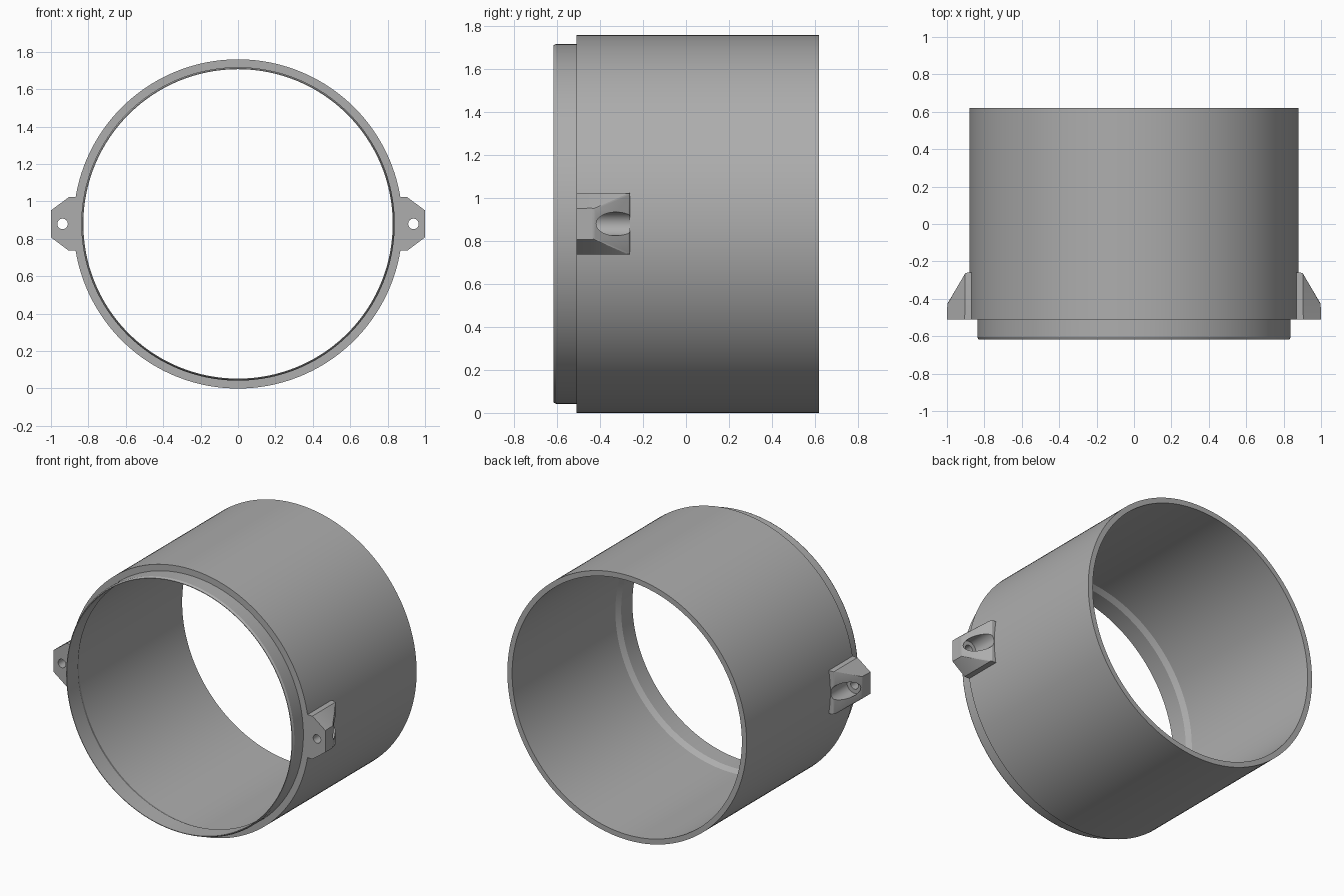
import bpy, bmesh
from math import radians, pi
from mathutils import Matrix, Vector

cube = bpy.data.objects.get("Cube")
if cube:
    bpy.data.objects.remove(cube, do_unlink=True)

AXIS_Z = 0.88
FRONT, BACK = -0.51, 0.62

grey = bpy.data.materials.new("plain grey")
grey.use_nodes = True
colour = (0.42, 0.42, 0.42, 1)
grey.diffuse_color = colour
grey.node_tree.nodes["Principled BSDF"].inputs["Base Color"].default_value = colour


def make_object(name, bm):
    bmesh.ops.recalc_face_normals(bm, faces=bm.faces)
    mesh = bpy.data.meshes.new(name)
    bm.to_mesh(mesh)
    bm.free()
    mesh.materials.append(grey)
    obj = bpy.data.objects.new(name, mesh)
    bpy.context.collection.objects.link(obj)
    return obj


def smooth(obj):
    bpy.ops.object.select_all(action='DESELECT')
    obj.select_set(True)
    bpy.context.view_layer.objects.active = obj
    bpy.ops.object.shade_smooth_by_angle(angle=radians(25))


def lathe(name, profile, x=0.0, steps=160):
    """Spin a closed (radius, y) profile about a line parallel to y."""
    bm = bmesh.new()
    verts = [bm.verts.new((x + r, y, AXIS_Z)) for r, y in profile]
    edges = [bm.edges.new((a, b)) for a, b in zip(verts, verts[1:] + verts[:1])]
    bmesh.ops.spin(bm, geom=verts + edges, cent=(x, 0, AXIS_Z), axis=(0, 1, 0),
                   angle=2 * pi, steps=steps, use_merge=True)
    bmesh.ops.remove_doubles(bm, verts=bm.verts, dist=1e-5)
    return make_object(name, bm)


# Tube with a stepped front lip and a chamfered inner ledge
tube = lathe("tube", [
    (0.88, BACK), (0.88, FRONT), (0.838, FRONT), (0.838, -0.605),
    (0.831, -0.618), (0.827, -0.618), (0.827, -0.50), (0.845, -0.465), (0.845, BACK)])
smooth(tube)


def make_lug(name, side):
    # Tapered outline extruded backwards
    half = [(0.86, 0.143), (0.905, 0.143), (1.0, 0.072)]
    outline = half + [(x, -z) for x, z in reversed(half)]
    bm = bmesh.new()
    face = bm.faces.new([bm.verts.new((x, FRONT, AXIS_Z + z)) for x, z in outline])
    out = bmesh.ops.extrude_face_region(bm, geom=[face])
    rear = [v for v in out["geom"] if isinstance(v, bmesh.types.BMVert)]
    bmesh.ops.translate(bm, verts=rear, vec=(0, 0.25, 0))

    # Sloping rear face
    cut = bmesh.ops.bisect_plane(bm, geom=bm.verts[:] + bm.edges[:] + bm.faces[:],
                                 plane_co=(1, -0.43, 0), plane_no=Vector((0.17, 0.1, 0)),
                                 clear_outer=True)
    rim = [e for e in cut["geom_cut"] if isinstance(e, bmesh.types.BMEdge)]
    bmesh.ops.edgeloop_fill(bm, edges=rim)
    bmesh.ops.remove_doubles(bm, verts=bm.verts, dist=1e-4)

    # Softened rear edges
    soft = [e for e in bm.edges if all(v.co.y > FRONT + 0.01 and v.co.x > 0.87 for v in e.verts)]
    bmesh.ops.bevel(bm, geom=soft, offset=0.008, segments=2, profile=0.5, affect='EDGES')
    lug = make_object(name, bm)

    # Screw hole with a wide counterbore
    cutter = lathe("screw_cutter", [
        (0, -0.6), (0.028, -0.6), (0.028, -0.43), (0.055, -0.43), (0.055, 0), (0, 0)],
        x=0.938, steps=40)
    cutter.hide_render = True
    mod = lug.modifiers.new("screw hole", 'BOOLEAN')
    mod.operation = 'DIFFERENCE'
    mod.solver = 'EXACT'
    mod.object = cutter
    graph = bpy.context.evaluated_depsgraph_get()
    mesh = bpy.data.meshes.new_from_object(lug.evaluated_get(graph))
    lug.modifiers.clear()
    lug.data = mesh
    bpy.data.objects.remove(cutter, do_unlink=True)

    if side < 0:
        mesh.transform(Matrix.Scale(-1, 4, (1, 0, 0)))
        mesh.flip_normals()
    smooth(lug)


make_lug("left_lug", 1)
make_lug("right_lug", -1)
